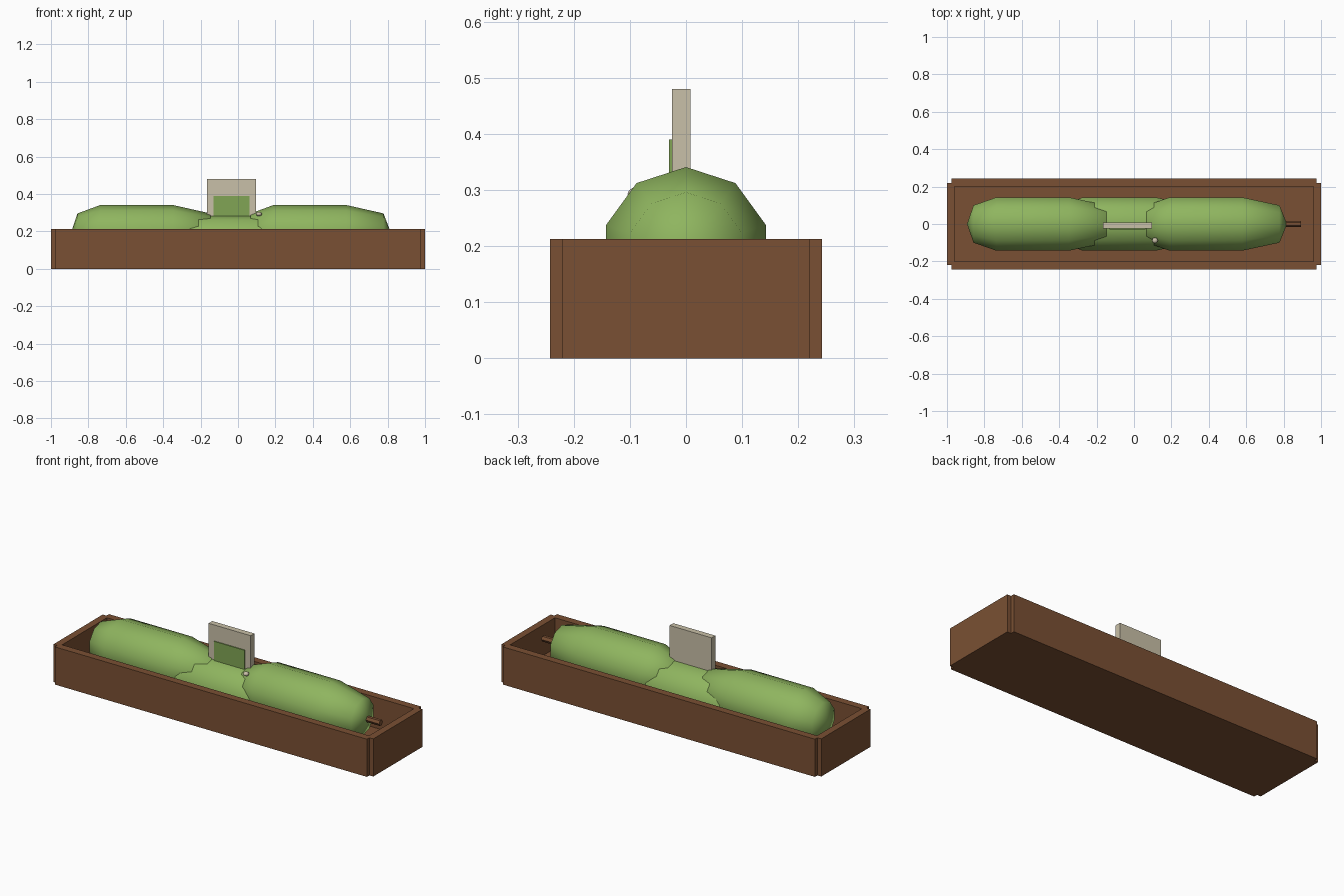
import bpy, bmesh, math
from mathutils import Matrix

if "Cube" in bpy.data.objects:
    bpy.data.objects.remove(bpy.data.objects["Cube"])


def srgb(r, g, b):
    lin = lambda c: c / 12.92 if c <= 0.04045 else ((c + 0.055) / 1.055) ** 2.4
    return [lin(v / 255) for v in (r, g, b)] + [1.0]


def material(name, rgb):
    m = bpy.data.materials.new(name)
    m.diffuse_color = srgb(*rgb)
    m.use_nodes = True
    m.node_tree.nodes["Principled BSDF"].inputs["Base Color"].default_value = m.diffuse_color
    return m


WOOD = material("brown wood", (122, 80, 51))
GREEN = material("vegetable green", (143, 181, 95))
LABEL = material("label green", (129, 165, 85))
CREAM = material("cream board", (201, 192, 168))


def finish(name, bm, mat, smooth=False):
    bmesh.ops.recalc_face_normals(bm, faces=bm.faces)
    mesh = bpy.data.meshes.new(name)
    bm.to_mesh(mesh)
    bm.free()
    mesh.materials.append(mat)
    for p in mesh.polygons:
        p.use_smooth = smooth
    ob = bpy.data.objects.new(name, mesh)
    bpy.context.collection.objects.link(ob)
    return ob


def box(name, lo, hi, mat):
    bm = bmesh.new()
    size = [b - a for a, b in zip(lo, hi)]
    mid = [(a + b) / 2 for a, b in zip(lo, hi)]
    bmesh.ops.create_cube(bm, size=1, matrix=Matrix.Translation(mid) @ Matrix.Diagonal((*size, 1)))
    return finish(name, bm, mat)


def vegetable(name, x, z, floor=0.02):
    """Ten-sided pod turned about the x axis, long taper to the right."""
    profile = [(-0.36, 0.105), (-0.238, 0.15), (0.15, 0.15), (0.35, 0.105)]
    n = 10
    bm = bmesh.new()
    rings = []
    for px, r in profile:
        ring = []
        for i in range(n):
            a = math.pi / 2 + 2 * math.pi * i / n
            ring.append(bm.verts.new((x + px, r * math.cos(a), max(floor, z + r * math.sin(a)))))
        rings.append(ring)
    poles = [bm.verts.new((x - 0.395, 0, z)), bm.verts.new((x + 0.39, 0, z))]
    for i in range(n):
        j = (i + 1) % n
        for a, b in zip(rings, rings[1:]):
            bm.faces.new((a[i], a[j], b[j], b[i]))
        bm.faces.new((poles[0], rings[0][j], rings[0][i]))
        bm.faces.new((poles[1], rings[-1][i], rings[-1][j]))
    finish(name, bm, GREEN, True)
    # short stalk on the tapered end
    bm = bmesh.new()
    bmesh.ops.create_cone(bm, cap_ends=True, segments=6, radius1=0.017, radius2=0.017, depth=0.11,
                          matrix=Matrix.Translation((x + 0.411, 0, z)) @ Matrix.Rotation(math.pi / 2, 4, 'Y'))
    finish(name + "_stalk", bm, WOOD)


# wooden crate
box("crate_floor", (-0.97, -0.21, 0), (0.97, 0.21, 0.04), WOOD)
for side, s in (("front", -1), ("back", 1)):
    y = sorted((s * 0.2, s * 0.242))
    box("crate_" + side, (-0.976, y[0], 0), (0.976, y[1], 0.213), WOOD)
for side, s in (("left", -1), ("right", 1)):
    x = sorted((s * 0.96, s * 1.0))
    box("crate_" + side, (x[0], -0.22, 0), (x[1], 0.22, 0.213), WOOD)

# three vegetables in a row, the middle one sunk lower
vegetable("left_vegetable", -0.498, 0.191)
vegetable("middle_vegetable", -0.035, 0.141)
vegetable("right_vegetable", 0.428, 0.191)

# upright sign with a green label plate
box("sign_board", (-0.166, -0.025, 0.22), (0.097, 0.008, 0.48), CREAM)
box("sign_label", (-0.13, -0.03, 0.25), (0.061, -0.0245, 0.39), LABEL)

# small pebble
bm = bmesh.new()
bmesh.ops.create_uvsphere(bm, u_segments=8, v_segments=6, radius=0.016,
                          matrix=Matrix.Translation((0.112, -0.088, 0.293)) @ Matrix.Diagonal((1, 1, 0.75, 1)))
finish("pebble", bm, CREAM, True)
